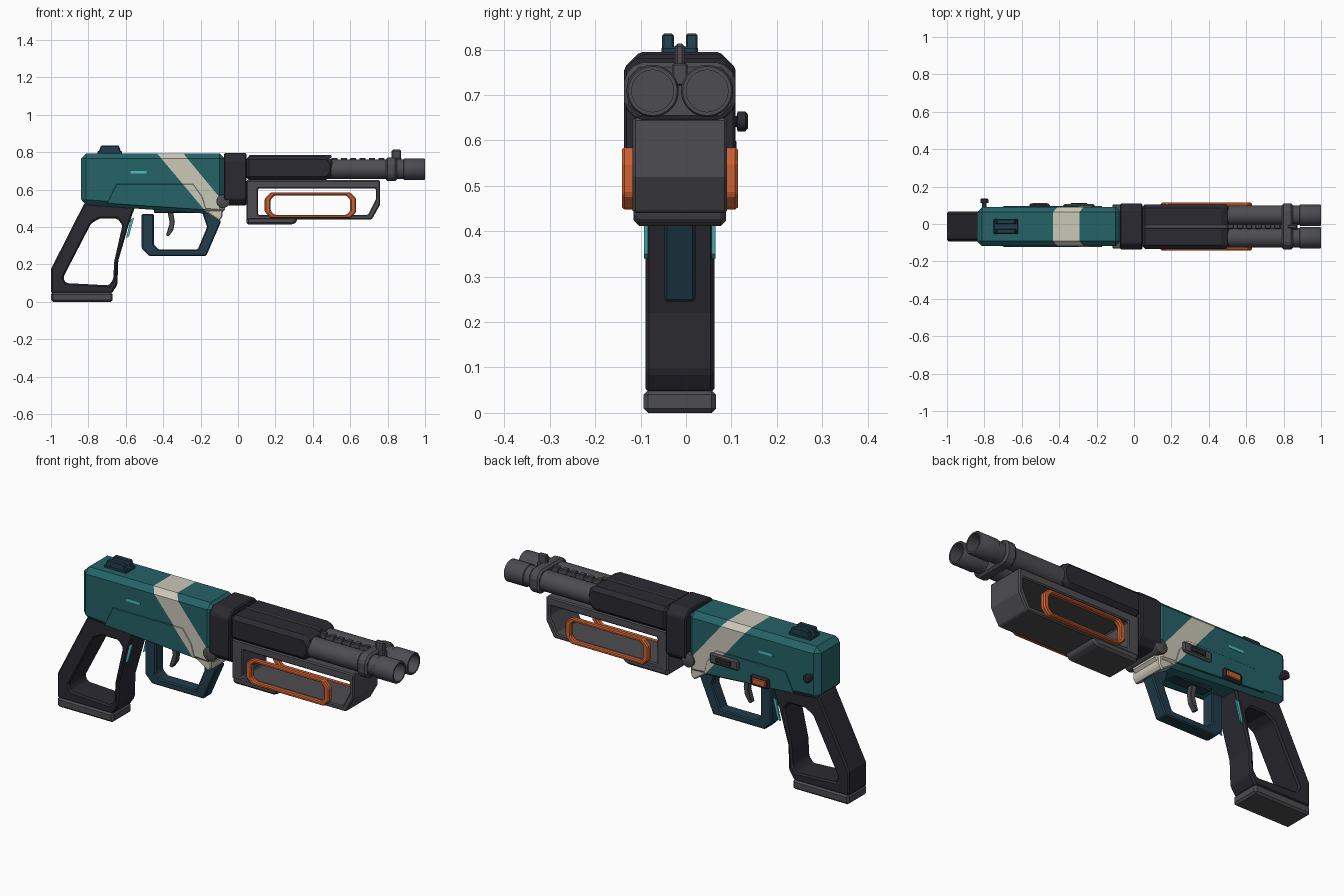
import bpy, bmesh, math
from mathutils import Vector

if "Cube" in bpy.data.objects:
    bpy.data.objects.remove(bpy.data.objects["Cube"], do_unlink=True)

MID = -0.0135  # centre plane of the model


def material(name, r, g, b):
    m = bpy.data.materials.new(name)
    m.use_nodes = True
    m.diffuse_color = (r, g, b, 1)
    bsdf = m.node_tree.nodes["Principled BSDF"]
    bsdf.inputs["Base Color"].default_value = (r, g, b, 1)
    bsdf.inputs["Roughness"].default_value = 0.6
    return m


teal = material("teal paint", 0.018, 0.125, 0.135)
cream = material("cream stripe", 0.6, 0.57, 0.48)
dark = material("dark polymer", 0.024, 0.023, 0.031)
gray = material("gray metal", 0.075, 0.073, 0.083)
orange = material("orange trim", 0.62, 0.12, 0.03)
navy = material("blue slate", 0.015, 0.046, 0.07)
cyan = material("cyan inlay", 0.07, 0.5, 0.55)


def make_object(name, bm, mat):
    bmesh.ops.recalc_face_normals(bm, faces=bm.faces)
    mesh = bpy.data.meshes.new(name)
    bm.to_mesh(mesh)
    bm.free()
    mesh.materials.append(mat)
    obj = bpy.data.objects.new(name, mesh)
    bpy.context.collection.objects.link(obj)
    return obj


def apply(obj, mod):
    bpy.context.view_layer.objects.active = obj
    bpy.ops.object.modifier_apply(modifier=mod.name)


def prism(name, pts, lo, hi, mat, bevel=0, hole=None, axis="y"):
    """Extrude a side profile (x, z) across y, or a cross-section (y, z) along x."""
    bm = bmesh.new()
    if axis == "y":
        place = lambda p, d: (p[0], MID + d, p[1])
    else:
        place = lambda p, d: (d, MID + p[0], p[1])
    a = [bm.verts.new(place(p, lo)) for p in pts]
    b = [bm.verts.new(place(p, hi)) for p in pts]
    bm.faces.new(a)
    bm.faces.new(b[::-1])
    for i in range(len(pts)):
        j = (i + 1) % len(pts)
        bm.faces.new((a[i], b[i], b[j], a[j]))
    obj = make_object(name, bm, mat)
    if hole:
        cutter = prism(name + "_cutter", hole, lo - 0.1, hi + 0.1, mat, axis=axis)
        cutter.hide_render = True
        mod = obj.modifiers.new("opening", "BOOLEAN")
        mod.operation, mod.solver, mod.object = "DIFFERENCE", "EXACT", cutter
        apply(obj, mod)
        bpy.data.objects.remove(cutter, do_unlink=True)
    if bevel:
        mod = obj.modifiers.new("edges", "BEVEL")
        mod.width, mod.segments, mod.limit_method = bevel, 1, "ANGLE"
        apply(obj, mod)
    return obj


def box(name, x0, x1, y0, y1, z0, z1, mat, bevel=0, hole=None):
    return prism(name, [(x0, z0), (x1, z0), (x1, z1), (x0, z1)], y0, y1, mat, bevel, hole)


def octagon(a0, a1, b0, b1, c):
    return [(a0 + c, b0), (a1 - c, b0), (a1, b0 + c), (a1, b1 - c),
            (a1 - c, b1), (a0 + c, b1), (a0, b1 - c), (a0, b0 + c)]


def lathe(name, profile, centre, axis, mat, steps=32):
    """Spin (distance along axis, radius) points around an axis."""
    turn = Vector((0, 0, 1)).rotation_difference(Vector(axis))
    bm = bmesh.new()
    rings = []
    for d, r in profile:
        rings.append([bm.verts.new(Vector(centre) + turn @ Vector(
            (r * math.cos(t * math.tau / steps), r * math.sin(t * math.tau / steps), d)))
            for t in range(steps)])
    for a, b in zip(rings, rings[1:]):
        for i in range(steps):
            j = (i + 1) % steps
            bm.faces.new((a[i], a[j], b[j], b[i]))
    bm.faces.new(rings[0])
    bm.faces.new(rings[-1])
    obj = make_object(name, bm, mat)
    bpy.ops.object.select_all(action="DESELECT")
    obj.select_set(True)
    bpy.context.view_layer.objects.active = obj
    bpy.ops.object.shade_smooth_by_angle(angle=math.radians(35))
    return obj


def paint_stripe(obj):
    """Cut the diagonal band into a part and colour the faces inside it."""
    edges = [(Vector((-0.43, 0, 0.79)), Vector((0.31, 0, 0.26)).normalized()),
             (Vector((-0.29, 0, 0.79)), Vector((0.26, 0, 0.215)).normalized())]
    bm = bmesh.new()
    bm.from_mesh(obj.data)
    for point, normal in edges:
        bmesh.ops.bisect_plane(bm, geom=bm.verts[:] + bm.edges[:] + bm.faces[:],
                               plane_co=point, plane_no=normal)
    for f in bm.faces:
        side = [(f.calc_center_median() - p).dot(n) for p, n in edges]
        f.material_index = int(side[0] > 0 > side[1])
    bm.to_mesh(obj.data)
    bm.free()
    obj.data.materials.append(cream)


# Receiver with its diagonal band
paint_stripe(prism("receiver", [(-0.84, 0.52), (-0.84, 0.793), (-0.07, 0.793), (-0.07, 0.464)],
                   -0.105, 0.105, teal, 0.028))
prism("stripe_tab", [(-0.18, 0.485), (-0.1, 0.432), (-0.083, 0.455), (-0.083, 0.5)],
      -0.095, 0.095, cream, 0.006)
panel = [(-0.7, 0.525), (-0.65, 0.63), (-0.24, 0.63), (-0.19, 0.56), (-0.17, 0.49)]
for side, s in (("right", -1), ("left", 1)):
    paint_stripe(prism(side + "_side_panel", panel, s * 0.1, s * 0.109, teal, 0.002))
    box(side + "_receiver_inlay", -0.575, -0.49, s * 0.1, s * 0.107, 0.686, 0.7, cyan)
    prism(side + "_grip_inlay", [(-0.598, 0.34), (-0.583, 0.35), (-0.556, 0.45), (-0.575, 0.44)],
          s * 0.07, s * 0.079, cyan)

# Left side controls
box("bolt_plate", -0.38, -0.21, 0.1, 0.12, 0.56, 0.615, gray, 0.008)
box("bolt_plate_insert", -0.34, -0.25, 0.11, 0.125, 0.575, 0.6, dark, 0.003)
box("selector_frame", -0.56, -0.45, 0.1, 0.122, 0.508, 0.565, dark, 0.008)
box("selector_window", -0.545, -0.465, 0.11, 0.127, 0.52, 0.553, orange, 0.004)
lathe("sling_stud", [(0, 0.012), (0.025, 0.012), (0.027, 0.022), (0.044, 0.022), (0.05, 0.015)],
      (-0.8, MID + 0.1, 0.642), (0, 1, 0), dark, 16)

# Rear sight
box("rear_sight_base", -0.75, -0.62, -0.04, 0.04, 0.785, 0.807, navy, 0.004)
for side, s in (("right", -1), ("left", 1)):
    prism(side + "_rear_sight_post",
          [(-0.745, 0.8), (-0.625, 0.8), (-0.637, 0.835), (-0.733, 0.835)],
          s * 0.013, s * 0.039, navy, 0.004)

# Skeleton grip and its foot
prism("grip", [(-0.82, 0.53), (-1, 0.175), (-1, 0.045), (-0.675, 0.045), (-0.645, 0.09),
               (-0.64, 0.22), (-0.585, 0.41), (-0.55, 0.51)], -0.076, 0.076, dark, 0.008,
      [(-0.74, 0.445), (-0.645, 0.445), (-0.618, 0.41), (-0.662, 0.215), (-0.667, 0.12),
       (-0.69, 0.088), (-0.92, 0.1), (-0.935, 0.13), (-0.785, 0.42)])
box("grip_foot", -1, -0.67, -0.08, 0.08, 0, 0.05, gray, 0.01)

# Trigger and guard
prism("trigger_guard", [(-0.515, 0.47), (-0.515, 0.285), (-0.475, 0.245), (-0.17, 0.245),
                        (-0.09, 0.43), (-0.17, 0.49), (-0.2, 0.5), (-0.45, 0.5), (-0.45, 0.47)],
      -0.034, 0.034, navy, 0.006,
      [(-0.45, 0.475), (-0.45, 0.305), (-0.425, 0.28), (-0.215, 0.28), (-0.165, 0.4),
       (-0.19, 0.475)])
prism("trigger", [(-0.38, 0.5), (-0.365, 0.42), (-0.385, 0.355), (-0.37, 0.35), (-0.345, 0.385),
                  (-0.338, 0.43), (-0.35, 0.5)], -0.015, 0.015, gray, 0.003)

# Hinge collar and pivot
prism("collar", octagon(-0.123, 0.123, 0.515, 0.795, 0.035), -0.075, 0.045, dark, 0.006, axis="x")
lathe("hinge_pin", [(-0.118, 0.03), (-0.114, 0.036), (0.114, 0.036), (0.118, 0.03)],
      (-0.08, MID, 0.537), (0, 1, 0), gray)

# Handguard over the barrels
prism("handguard", [(0.04, 0.65), (0.485, 0.65), (0.512, 0.69), (0.512, 0.745), (0.485, 0.78),
                    (0.04, 0.78)], -0.119, 0.119, dark, 0.02)
box("top_rib", 0.06, 0.8, -0.01, 0.01, 0.7, 0.757, gray)
box("handguard_rib", 0.06, 0.5, -0.01, 0.01, 0.77, 0.784, gray, 0.003)
for i in range(6):
    x = 0.5 + i * 0.05
    box(f"rib_tooth_{i + 1}", x, x + 0.032, -0.012, 0.012, 0.74, 0.77, gray, 0.003)

# Twin barrels with hollow muzzles
for side, s in (("right", -1), ("left", 1)):
    lathe(side + "_barrel", [(0.1, 0.053), (0.885, 0.053), (0.888, 0.0575), (0.995, 0.0575),
                             (1, 0.054), (1, 0.046), (0.8, 0.046)],
          (0, MID + s * 0.06, 0.709), (1, 0, 0), gray)
prism("barrel_clamp", octagon(-0.123, 0.123, 0.645, 0.772, 0.03), 0.79, 0.85, gray, 0.01, axis="x")
box("front_sight_base", 0.81, 0.875, -0.017, 0.017, 0.72, 0.77, gray, 0.004)
box("front_sight", 0.822, 0.872, -0.011, 0.011, 0.76, 0.813, gray, 0.006)

# Pump frame with open sides
prism("pump_frame", [(0.045, 0.65), (0.76, 0.65), (0.76, 0.52), (0.715, 0.44), (0.045, 0.44)],
      -0.104, 0.104, gray, 0.006,
      [(0.108, 0.605), (0.738, 0.605), (0.738, 0.55), (0.695, 0.465), (0.108, 0.465)])
prism("pump_lug", [(0.045, 0.46), (0.32, 0.46), (0.32, 0.435), (0.295, 0.412), (0.045, 0.412)],
      -0.102, 0.102, gray, 0.012)
for side, s in (("right", -1), ("left", 1)):
    prism(side + "_pump_trim", octagon(0.143, 0.632, 0.448, 0.585, 0.032), s * 0.098, s * 0.1275,
          orange, 0.006, octagon(0.175, 0.6, 0.465, 0.568, 0.02))
